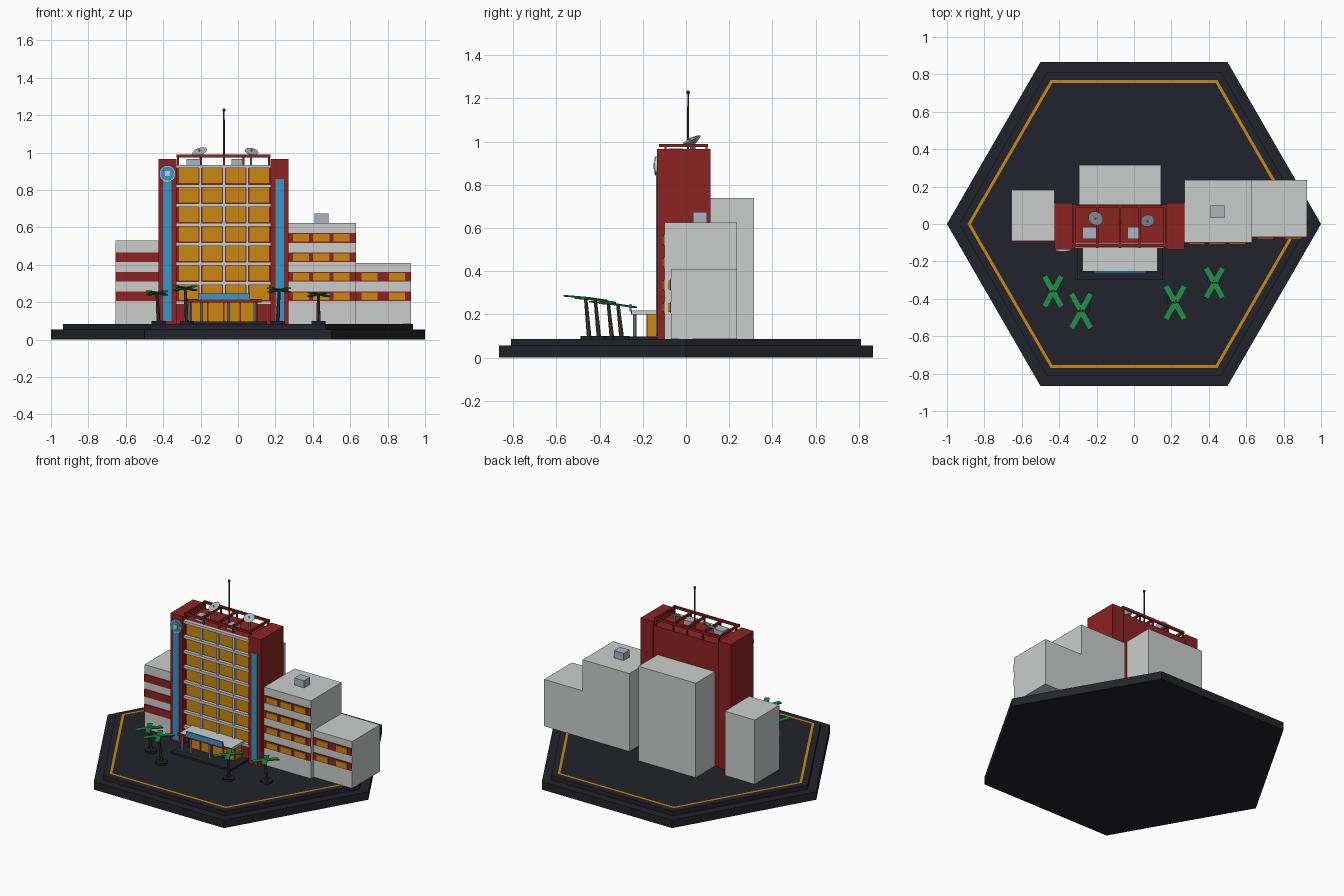
import bpy, bmesh, math
from mathutils import Vector, Matrix

if "Cube" in bpy.data.objects:
    bpy.data.objects.remove(bpy.data.objects["Cube"])


def mat(name, rgb):
    m = bpy.data.materials.new(name)
    m.diffuse_color = (*rgb, 1)
    m.use_nodes = True
    m.node_tree.nodes["Principled BSDF"].inputs["Base Color"].default_value = m.diffuse_color
    return m


DARK = mat("dark asphalt", (0.016, 0.016, 0.025))
RED = mat("deep red", (0.27, 0.016, 0.016))
GREY = mat("light concrete", (0.60, 0.61, 0.61))
ORANGE = mat("amber", (0.60, 0.25, 0.005))
BLUE = mat("sign blue", (0.034, 0.31, 0.60))
METAL = mat("blue grey metal", (0.40, 0.46, 0.52))
TRUNK = mat("trunk brown", (0.065, 0.055, 0.048))
GREEN = mat("palm green", (0.013, 0.26, 0.065))
G = 0.085  # ground level of the plinth top


def finish(name, bm, material):
    me = bpy.data.meshes.new(name)
    bm.normal_update()
    bm.to_mesh(me)
    bm.free()
    me.materials.append(material)
    ob = bpy.data.objects.new(name, me)
    bpy.context.collection.objects.link(ob)
    return ob


def boxes(name, material, spans):
    """One object made of boxes given as (x0, x1, y0, y1, z0, z1)."""
    bm = bmesh.new()
    for x0, x1, y0, y1, z0, z1 in spans:
        m = Matrix.Translation(((x0 + x1) / 2, (y0 + y1) / 2, (z0 + z1) / 2))
        m = m @ Matrix.Diagonal((x1 - x0, y1 - y0, z1 - z0, 1))
        bmesh.ops.create_cube(bm, size=1, matrix=m)
    return finish(name, bm, material)


def rod(name, material, a, b, r, r2=None, n=10):
    """Cylinder or cone from point a to point b."""
    a, b = Vector(a), Vector(b)
    d = b - a
    m = Matrix.Translation((a + b) / 2) @ d.to_track_quat('Z', 'Y').to_matrix().to_4x4()
    bm = bmesh.new()
    bmesh.ops.create_cone(bm, cap_ends=True, segments=n, radius1=r,
                          radius2=r if r2 is None else r2, depth=d.length, matrix=m)
    return finish(name, bm, material)


def hexagon(bm, r, z):
    return [bm.verts.new((r * math.cos(k * math.pi / 3), r * math.sin(k * math.pi / 3), z))
            for k in range(6)]


# Hexagonal plinth in two tiers
for name, r, z0, z1 in (("plinth_lower", 1.0, 0, 0.055), ("plinth_upper", 0.935, 0.055, G)):
    bm = bmesh.new()
    lo, hi = hexagon(bm, r, z0), hexagon(bm, r, z1)
    bm.faces.new(lo[::-1])
    bm.faces.new(hi)
    for k in range(6):
        j = (k + 1) % 6
        bm.faces.new((lo[k], lo[j], hi[j], hi[k]))
    finish(name, bm, DARK)

# Amber border line
bm = bmesh.new()
inner, outer = hexagon(bm, 0.872, G + 0.003), hexagon(bm, 0.89, G + 0.003)
for k in range(6):
    j = (k + 1) % 6
    bm.faces.new((inner[k], outer[k], outer[j], inner[j]))
finish("border_line", bm, ORANGE)

# Tower: recessed core between two side piers
boxes("tower_core", RED, [(-0.33, 0.175, -0.105, 0.105, G, 0.935)])
boxes("tower_piers", RED, [(-0.425, -0.33, -0.135, 0.113, G, 0.965),
                           (0.175, 0.27, -0.135, 0.113, G, 0.965)])
boxes("pier_stripes", BLUE, [(-0.40, -0.355, -0.140, -0.134, 0.10, 0.89),
                             (0.20, 0.245, -0.140, -0.134, 0.10, 0.86)])

# Facade grid and windows
step, rows, cols = 0.104, 7, (-0.264, -0.138, -0.012, 0.113)
windows = [(x - 0.052, x + 0.052, -0.110, -0.104, 0.837 - step * i, 0.917 - step * i)
           for x in cols for i in range(rows)]
boxes("tower_windows", ORANGE, windows)
boxes("floor_bands", GREY, [(-0.33, 0.175, -0.128, -0.104, 0.917 - step * i, 0.935 - step * i)
                            for i in range(rows + 1)])
boxes("facade_mullions", GREY, [(x - 0.007, x + 0.007, -0.120, -0.104, 0.19, 0.93)
                                for x in (-0.201, -0.075, 0.05)])

# Round sign on the left pier
rod("sign_rim", GREY, (-0.377, -0.134, 0.888), (-0.377, -0.144, 0.888), 0.044, n=32)
rod("sign_disc", BLUE, (-0.377, -0.140, 0.888), (-0.377, -0.147, 0.888), 0.038, n=32)
boxes("sign_square", GREY, [(-0.391, -0.363, -0.150, -0.144, 0.874, 0.902)])

# Wings and rear block
boxes("left_wing", GREY, [(-0.655, -0.425, -0.09, 0.182, G, 0.53)])
boxes("right_wing", GREY, [(0.27, 0.63, -0.10, 0.235, G, 0.625)])
boxes("right_annex", GREY, [(0.63, 0.925, -0.07, 0.235, G, 0.41)])
boxes("rear_block", GREY, [(-0.295, 0.145, 0.10, 0.315, G, 0.74)])
bands, panes = [], []
for x0, x1, y, n, px in ((-0.655, -0.425, -0.09, 3, ()),
                         (0.27, 0.63, -0.10, 4, (0.337, 0.445, 0.553)),
                         (0.63, 0.925, -0.07, 2, (0.703, 0.85))):
    for i in range(n):
        z = 0.206 + step * i
        bands.append((x0, x1, y - 0.005, y + 0.002, z, z + 0.052))
        panes += [(c - 0.043, c + 0.043, y - 0.010, y, z + 0.006, z + 0.046) for c in px]
boxes("wing_bands", RED, bands)
boxes("wing_windows", ORANGE, panes)

# Entrance: steps, lobby, canopy, posts and sign board
boxes("entrance_step", DARK, [(-0.305, 0.155, -0.30, -0.10, G, 0.098)])
boxes("lobby", ORANGE, [(-0.25, 0.10, -0.18, -0.10, 0.09, 0.20)])
boxes("lobby_frames", RED, [(x - 0.004, x + 0.004, -0.184, -0.178, 0.098, 0.20)
                            for x in (-0.25, -0.163, -0.075, 0.013, 0.10)])
boxes("canopy", GREY, [(-0.275, 0.125, -0.25, -0.10, 0.200, 0.218)])
boxes("canopy_trim", RED, [(-0.285, 0.125, -0.254, -0.249, 0.200, 0.218)])
boxes("canopy_sign", BLUE, [(-0.215, 0.065, -0.261, -0.252, 0.214, 0.248)])
for x in (-0.26, -0.195, -0.05, 0.09):
    rod("canopy_post", METAL, (x, -0.238, 0.09), (x, -0.238, 0.20), 0.008)

# Roof pergola
frames = [(-0.33, 0.175, y - 0.007, y + 0.007, 0.974, 0.99) for y in (-0.115, 0.095)]
for x in (-0.32, -0.197, -0.075, 0.03, 0.165):
    frames.append((x - 0.006, x + 0.006, -0.125, 0.103, 0.974, 0.99))
    frames += [(x - 0.005, x + 0.005, y - 0.005, y + 0.005, 0.93, 0.98) for y in (-0.095, 0.095)]
boxes("roof_pergola", RED, frames)

# Roof equipment
boxes("roof_units", METAL, [(-0.275, -0.20, -0.08, -0.015, 0.93, 0.967),
                            (-0.035, 0.03, -0.08, -0.015, 0.93, 0.967),
                            (0.41, 0.485, 0.032, 0.098, 0.62, 0.675)])
rod("antenna", TRUNK, (-0.075, 0.01, 0.93), (-0.075, 0.01, 1.225), 0.005, 0.004, 8)
bm = bmesh.new()
bmesh.ops.create_uvsphere(bm, u_segments=10, v_segments=8, radius=0.009,
                          matrix=Matrix.Translation((-0.075, 0.01, 1.228)))
finish("antenna_tip", bm, RED)
for x, y, r, tilt in ((-0.2, 0.037, 0.042, -0.3), (0.07, 0.025, 0.037, 0.15)):
    rod("dish_mast", METAL, (x, y, 0.93), (x, y, 1.0), 0.006, n=8)
    axis = Vector((tilt, -0.45, 0.85)).normalized()
    p = Vector((x, y, 0.993))
    rod("dish", METAL, p, p + axis * 0.016, 0.014, r, 16)
    rod("dish_feed", METAL, p, p + axis * 0.03, 0.003, n=6)

# Palms in planters, each with four fronds in a cross
for x, y, top, lean, size in ((-0.433, -0.36, 0.252, -0.008, 0.92), (-0.283, -0.465, 0.278, -0.01, 1.05),
                              (0.22, -0.42, 0.268, 0.008, 1.0), (0.43, -0.315, 0.245, 0.0, 0.9)):
    rod("planter", DARK, (x - lean, y + 0.015, G), (x - lean, y + 0.015, 0.100), 0.038, n=12)
    rod("palm_trunk", TRUNK, (x - lean, y + 0.017, 0.09), (x, y, top), 0.011, 0.008, 8)
    bm = bmesh.new()
    for sx in (-1, 1):
        for sy in (-1, 1):
            d = Vector((0.48 * sx, 0.86 * sy, -0.10 * sy - 0.03)).normalized()
            m = Matrix.Translation(Vector((x, y, top)) + d * 0.055 * size)
            m = m @ d.to_track_quat('X', 'Z').to_matrix().to_4x4()
            m = m @ Matrix.Diagonal((0.095 * size, 0.032, 0.007, 1))
            bmesh.ops.create_cube(bm, size=1, matrix=m)
    finish("palm_fronds", bm, GREEN)
